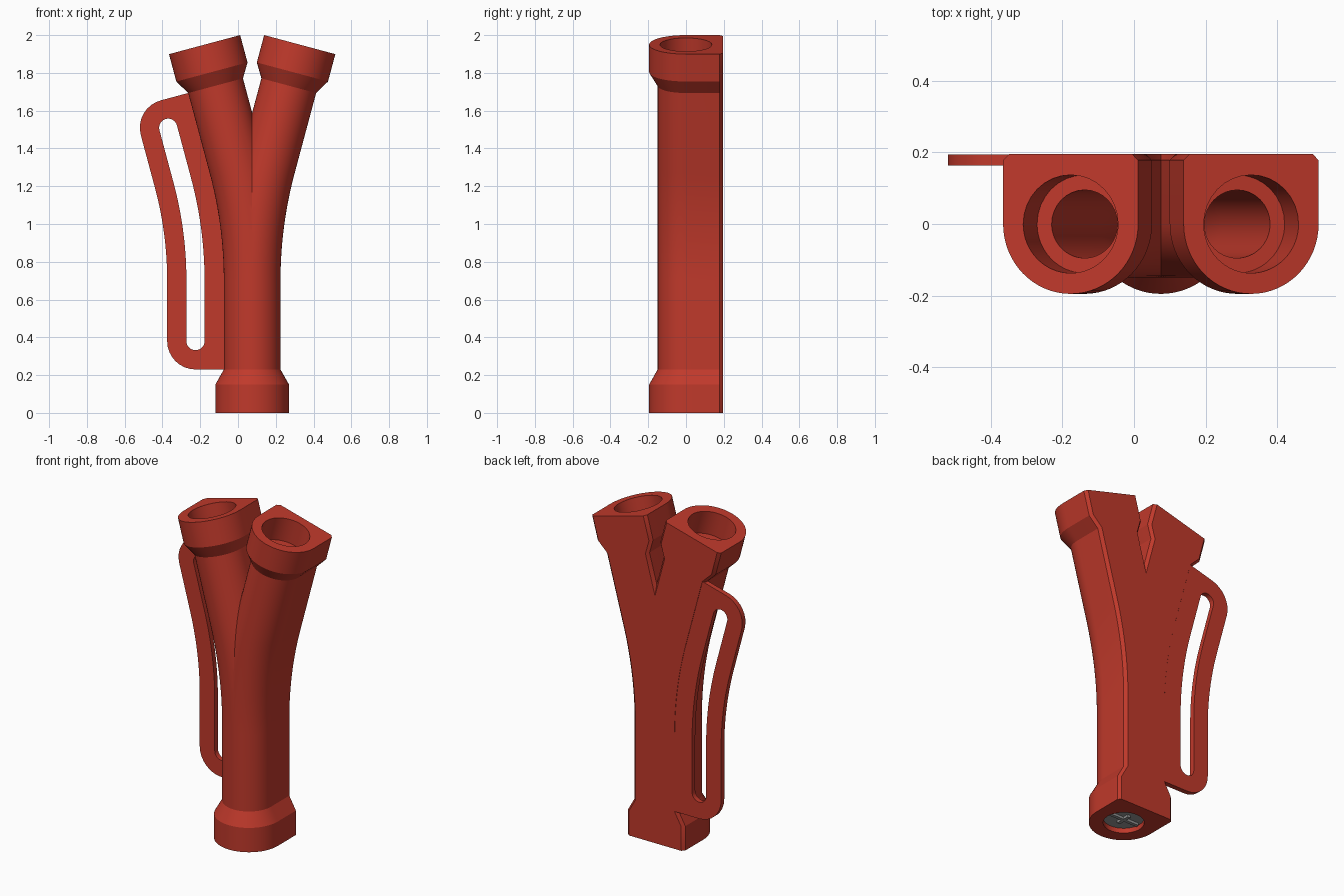
import bpy, bmesh, math
from mathutils import Vector

if "Cube" in bpy.data.objects:
    bpy.data.objects.remove(bpy.data.objects["Cube"])

CX = 0.075                      # x of the stem axis
Z0, R, A, L = 0.70, 2.35, math.radians(15), 0.664   # bend start, radius, angle, straight end
ARC = R * A
S = Z0 + ARC + L                # length of the axis
BACK, CH = 0.195, 0.017         # flat back plane, chamfer


def material(name, color):
    m = bpy.data.materials.new(name)
    m.diffuse_color = (*color, 1)
    m.use_nodes = True
    m.node_tree.nodes["Principled BSDF"].inputs["Base Color"].default_value = m.diffuse_color
    return m


RED = material("red", (0.527, 0.041, 0.024))
GREY = material("grey", (0.30, 0.30, 0.30))


def finish(bm, name, mat):
    bmesh.ops.recalc_face_normals(bm, faces=bm.faces)
    me = bpy.data.meshes.new(name)
    bm.to_mesh(me)
    bm.free()
    me.materials.append(mat)
    ob = bpy.data.objects.new(name, me)
    bpy.context.collection.objects.link(ob)
    ob.location.x = CX
    bpy.ops.object.select_all(action='DESELECT')
    ob.select_set(True)
    bpy.context.view_layer.objects.active = ob
    bpy.ops.object.shade_smooth_by_angle(angle=math.radians(25))
    return ob


def on_axis(s, off, y):
    """Point at distance s along the bent axis, shifted sideways by off."""
    t = min(max((s - Z0) / R, 0), A)
    x, z = R * (1 - math.cos(t)), R * math.sin(t) + min(s, Z0)
    rest = max(s - Z0 - ARC, 0)
    x, z = x + rest * math.sin(t), z + rest * math.cos(t)
    return Vector((x + off * math.cos(t), y, z - off * math.sin(t)))


def outer_section(r):
    """Round front, straight sides, chamfered flat back."""
    pts = [(r * math.cos(a), r * math.sin(a))
           for a in (math.pi * (1 + i / 32) for i in range(33))]
    w = r - CH
    pts.append((r, BACK - CH))
    pts += [(w * (1 - i / 6), BACK) for i in range(13)]
    pts.append((-r, BACK - CH))
    return pts


def bore_section(r):
    angles = [math.pi * (1 + i / 32) for i in range(33)]
    angles += [math.pi * i / 16 for i in range(1, 16)]
    return [(r * math.cos(a), r * math.sin(a)) for a in angles]


def bridge(bm, rings):
    """Quads between successive rings, closing back to the first one."""
    for a, b in zip(rings, rings[1:] + rings[:1]):
        n = len(a)
        for i in range(n):
            j = (i + 1) % n
            bm.faces.new((a[i], a[j], b[j], b[i]))


# Forked pipe: one hollow branch, cut at the symmetry plane and mirrored
bend = [Z0 + ARC * i / 20 for i in range(21)]
outside = [(0, .195), (.15, .195), (.23, .15)] + [(s, .15) for s in bend]
outside += [(S - .225, .15), (S - .15, .195), (S, .195)]
inside = [(S, .137), (S - .15, .137), (S - .15, .095)]
inside += [(s, .095) for s in reversed(bend)]
inside += [(.15, .095), (.15, .115), (0, .115)]
bm = bmesh.new()
rings = []
for profile, section in ((outside, outer_section), (inside, bore_section)):
    for s, r in profile:
        rings.append([bm.verts.new(on_axis(s, u, y)) for u, y in section(r)])
bridge(bm, rings)
bmesh.ops.recalc_face_normals(bm, faces=bm.faces)
bmesh.ops.bisect_plane(bm, geom=bm.verts[:] + bm.edges[:] + bm.faces[:], dist=1e-5,
                       plane_co=(0, 0, 0), plane_no=(1, 0, 0), clear_inner=True)
copy = bmesh.ops.duplicate(bm, geom=bm.verts[:] + bm.edges[:] + bm.faces[:])["geom"]
for v in copy:
    if isinstance(v, bmesh.types.BMVert):
        v.co.x *= -1
bmesh.ops.reverse_faces(bm, faces=[f for f in copy if isinstance(f, bmesh.types.BMFace)])
bmesh.ops.remove_doubles(bm, verts=bm.verts[:], dist=1e-4)
finish(bm, "forked_pipe", RED)

# Slotted side handle following the left branch
LOW, HIGH, MID = 0.38, S - .375, 0.30
slot, rim = [], []


def handle_end(s, start):
    for i in range(17):
        a = start + math.pi * i / 16
        c, d = math.cos(a), math.sin(a)
        slot.append((s + .048 * d, MID + .048 * c))
        if c > 1e-6:                         # rounded outer corner
            rim.append((s + .15 * d, MID + .15 * c))
        else:                                # square corner buried in the pipe
            k = 1 / max(abs(c), abs(d))
            rim.append((s + .15 * d * k, MID + .19 * c * k))


def handle_side(s0, s1, sign):
    for i in range(1, 30):
        s = s0 + (s1 - s0) * i / 30
        slot.append((s, MID + sign * .048))
        rim.append((s, MID + (.15 if sign > 0 else -.19)))


handle_end(HIGH, 0)
handle_side(HIGH, LOW, -1)
handle_end(LOW, math.pi)
handle_side(LOW, HIGH, 1)
bm = bmesh.new()
rings = []
for loop, y in ((rim, .163), (rim, .194), (slot, .194), (slot, .163)):
    ring = [on_axis(s, u, y) for s, u in loop]
    rings.append([bm.verts.new((-p.x, p.y, p.z)) for p in ring])
bridge(bm, rings)
finish(bm, "side_handle", RED)

# Plug recessed in the bottom socket, with a crossed rib
bm = bmesh.new()
bmesh.ops.create_cone(bm, cap_ends=True, segments=48, radius1=.114, radius2=.114, depth=.05)
bmesh.ops.translate(bm, verts=bm.verts, vec=(0, 0, .055))
finish(bm, "bottom_plug", GREY)
bm = bmesh.new()
for size in ((.20, .02, .02), (.02, .09, .02)):
    part = bmesh.ops.create_cube(bm, size=1)["verts"]
    bmesh.ops.scale(bm, verts=part, vec=size)
    bmesh.ops.translate(bm, verts=part, vec=(0, 0, .025))
finish(bm, "plug_ribs", GREY)
